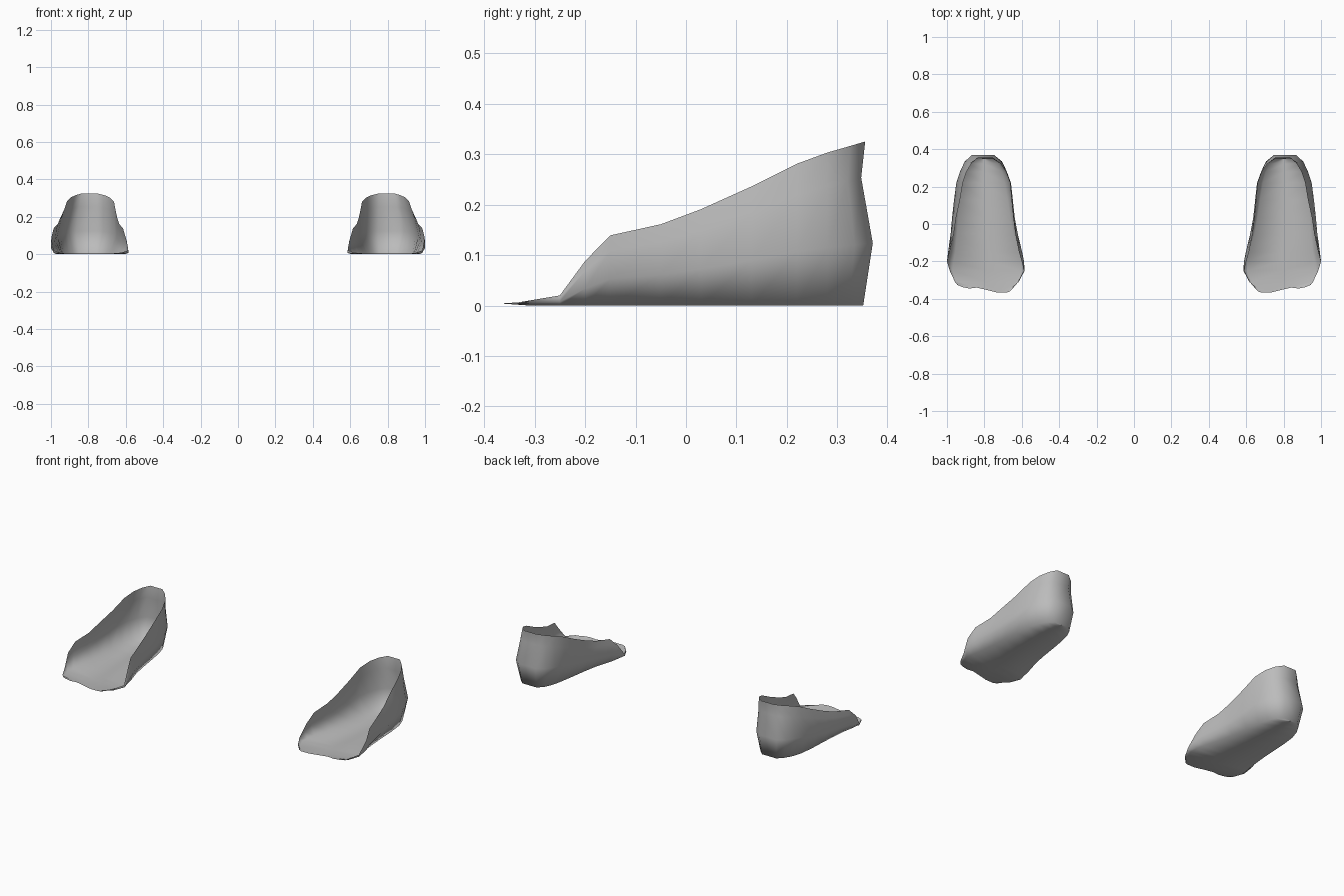
import bpy, bmesh

if "Cube" in bpy.data.objects:
    bpy.data.objects.remove(bpy.data.objects["Cube"])

# One plain grey for both shoes
grey = bpy.data.materials.new("plain grey")
grey.diffuse_color = (0.5, 0.5, 0.5, 1)
grey.use_nodes = True
grey.node_tree.nodes["Principled BSDF"].inputs["Base Color"].default_value = grey.diffuse_color

# Cross-sections from toe to heel:
# y, inner side x (rim, bulge, floor), outer side x (floor, bulge, rim), rim height
SECTIONS = [
    (-0.31, .620, .617, .630, .950, .957, .957, .010),
    (-0.25, .588, .585, .605, .970, .985, .985, .020),
    (-0.20, .600, .588, .605, .965, 1.00, .998, .088),
    (-0.15, .615, .598, .615, .955, .994, .985, .139),
    (-0.05, .635, .622, .645, .945, .980, .963, .161),
    (0.03, .645, .637, .660, .940, .973, .952, .191),
    (0.13, .655, .648, .675, .935, .962, .930, .236),
    (0.22, .663, .658, .690, .925, .950, .915, .281),
    (0.28, .685, .680, .705, .905, .930, .895, .303),
    (0.325, .715, .705, .725, .880, .905, .868, .316),
    (0.355, .755, .750, .755, .850, .865, .835, .325),
]
# Uneven front edge of the toe
TOE = [(.655, -.345), (.66, -.358), (.68, -.367), (.73, -.367), (.79, -.352),
       (.84, -.340), (.88, -.345), (.92, -.337), (.945, -.325)]


def section_points(y, rm, bm_, fm, fl, bl, rl, h):
    """Nine points from the inner rim, under the floor, to the outer rim."""
    heel = max(0.0, (y - 0.28) / 0.075)
    zb = 0.38 * h
    inner = [(rm, h, 0), (rm * .55 + bm_ * .45, .78 * h, -.008), (bm_, zb, .015), (fm, 0, -.004)]
    outer = [(fl, 0, -.004), (bl, zb, .015), (rl * .55 + bl * .45, .78 * h, -.008), (rl, h, 0)]
    pts = inner + [((fm + fl) / 2, 0, -.004)] + outer
    return [(x, y + dy * heel, z) for x, z, dy in pts]


def make_shoe(name, side):
    bm = bmesh.new()
    rows = [[(x, y, .004) for x, y in TOE]]
    rows += [section_points(*s) for s in SECTIONS]
    rows = [[bm.verts.new((side * x, y, z)) for x, y, z in r] for r in rows]
    # floor and side walls
    for a, b in zip(rows, rows[1:]):
        for i in range(8):
            bm.faces.new((a[i], a[i + 1], b[i + 1], b[i]))
    # back of the heel; the top stays open
    e = rows[-1]
    for i in range(3):
        bm.faces.new((e[i], e[i + 1], e[7 - i], e[8 - i]))
    bm.faces.new((e[3], e[4], e[5]))
    # outside faces point away from the foot
    bmesh.ops.recalc_face_normals(bm, faces=bm.faces[:])
    bm.faces.ensure_lookup_table()
    bm.normal_update()
    if bm.faces[8 * 5 + 3].normal.z > 0:
        bmesh.ops.reverse_faces(bm, faces=bm.faces[:])
    for f in bm.faces:
        f.smooth = True
    me = bpy.data.meshes.new(name)
    bm.to_mesh(me)
    bm.free()
    me.materials.append(grey)
    ob = bpy.data.objects.new(name, me)
    bpy.context.collection.objects.link(ob)


make_shoe("right_shoe_shell", 1)
make_shoe("left_shoe_shell", -1)
